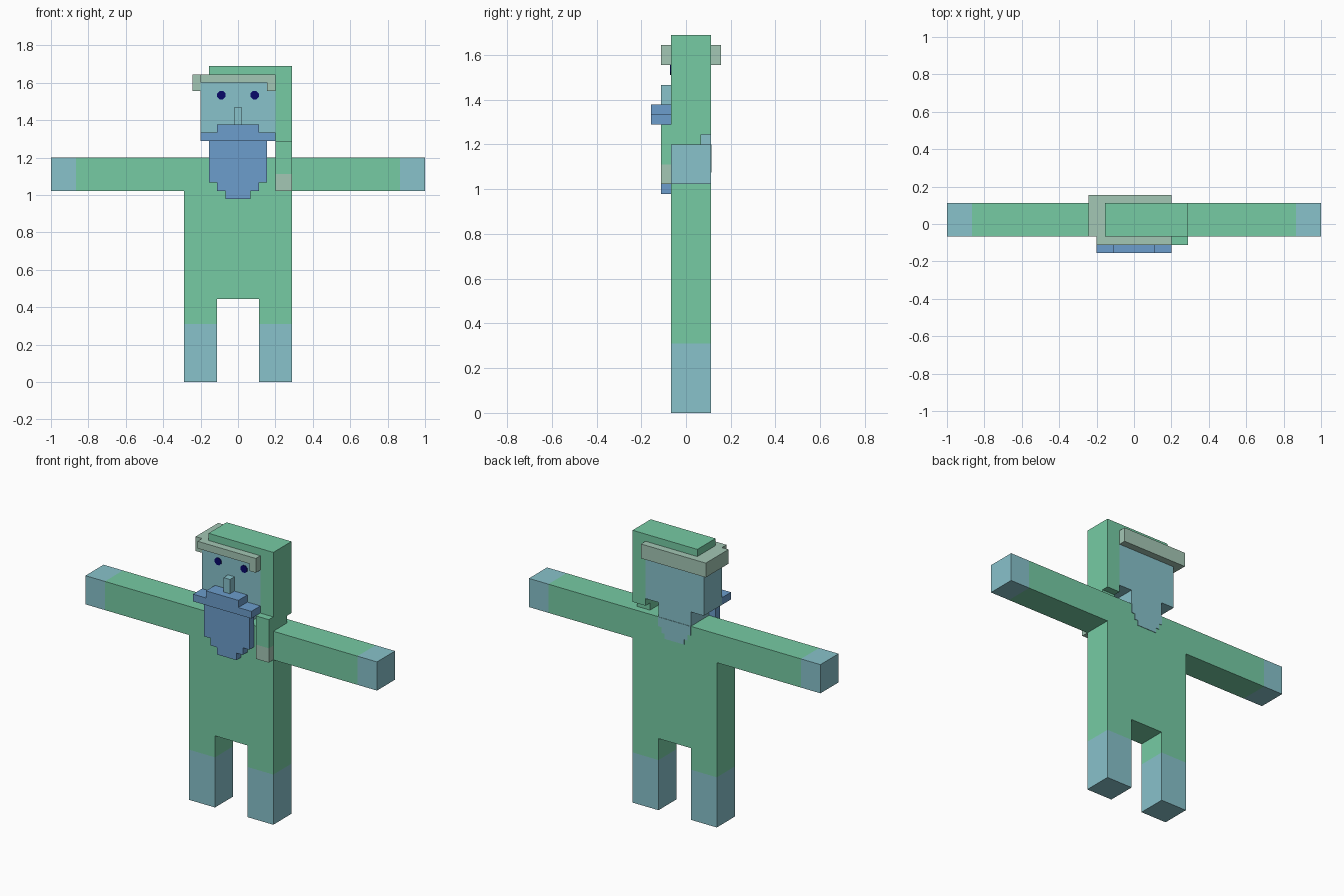
import bpy
import bmesh
import math
from mathutils import Matrix, Vector

if "Cube" in bpy.data.objects:
    bpy.data.objects.remove(bpy.data.objects["Cube"])

V = 2 / 45  # one block


def material(name, rgb):
    lin = [((c / 255 + 0.055) / 1.055) ** 2.4 for c in rgb]
    m = bpy.data.materials.new(name)
    m.diffuse_color = (*lin, 1)
    m.use_nodes = True
    m.node_tree.nodes["Principled BSDF"].inputs["Base Color"].default_value = m.diffuse_color
    return m


GREEN = material("green_cloth", (118, 203, 164))
TEAL = material("teal_skin", (136, 194, 203))
BLUE = material("blue_beard", (108, 157, 204))
GREY = material("pale_trim", (164, 199, 181))
NAVY = material("navy_eye", (8, 8, 105))


def finish(name, bm, mat):
    bmesh.ops.recalc_face_normals(bm, faces=bm.faces)
    mesh = bpy.data.meshes.new(name)
    bm.to_mesh(mesh)
    bm.free()
    mesh.materials.append(mat)
    obj = bpy.data.objects.new(name, mesh)
    bpy.context.collection.objects.link(obj)
    return obj


def blocks(name, mat, *ranges):
    """Boxes given as (x0, x1, y0, y1, z0, z1) in block units."""
    bm = bmesh.new()
    for x0, x1, y0, y1, z0, z1 in ranges:
        size = Vector((x1 - x0, y1 - y0, z1 - z0)) * V
        mid = Vector((x0 + x1, y0 + y1, z0 + z1)) * V / 2
        bmesh.ops.create_cube(bm, size=1, matrix=Matrix.Translation(mid) @ Matrix.Diagonal((*size, 1)))
    return finish(name, bm, mat)


F, B = -1.5, 2.5  # front and back of the body

# Torso and mirrored limbs
blocks("torso", GREEN, (-6.5, 6.5, F, B, 10, 27))
for side, s in (("left", -1), ("right", 1)):
    def limb(name, mat, a, b, z0, z1):
        blocks(f"{side}_{name}", mat, (min(a * s, b * s), max(a * s, b * s), F, B, z0, z1))
    limb("arm", GREEN, 6.5, 19.5, 23, 27)
    limb("hand", TEAL, 19.5, 22.5, 23, 27)
    limb("leg", GREEN, 2.5, 6.5, 7, 10)
    limb("foot", TEAL, 2.5, 6.5, 0, 7)

# Head, neck and nose
blocks("head", TEAL, (-4.5, 4.5, F, B, 29, 36))
blocks("neck", TEAL, (-2.5, 2.5, F, B, 27, 29))
blocks("nose", TEAL, (-0.5, 0.5, -2.5, F, 31, 33))

# Bare patch on the upper back, narrowing downwards
blocks("back_patch", TEAL,
       (-2.5, 2.5, B, B + 0.06, 25.7, 27),
       (-2, 2, B, B + 0.06, 24.9, 25.7),
       (-1.5, 1.5, B, B + 0.06, 24.2, 24.9))

# Eyes as thin eight-sided plates
for side, s in (("left", -1), ("right", 1)):
    bm = bmesh.new()
    place = (Matrix.Translation(Vector((2 * s, F, 34.5)) * V)
             @ Matrix.Rotation(math.pi / 2, 4, 'X') @ Matrix.Rotation(math.pi / 8, 4, 'Z'))
    bmesh.ops.create_cone(bm, cap_ends=True, segments=8, radius1=0.024, radius2=0.024,
                          depth=0.008, matrix=place)
    finish(f"{side}_eye", bm, NAVY)

# Moustache and stepped beard
blocks("moustache", BLUE,
       (-2.5, 2.5, -3.5, F, 30, 31),
       (-4.5, 4.5, -3.5, F, 29, 30))
blocks("beard", BLUE,
       (-3.5, 3.5, -2.5, F, 24, 29),
       (-2.5, 2.5, -2.5, F, 23, 24),
       (-1.5, 1.5, -2.5, F, 22, 23))

# Drooping hat with a tail hanging over the shoulder
blocks("hat", GREEN,
       (-3.5, 6.5, F, B, 36, 38),
       (4.5, 6.5, F, B, 28, 36),
       (4.5, 6.5, F, 1.5, 27, 28))
blocks("hat_tail", GREEN, (4.5, 6.5, -2.5, F, 25, 29))
blocks("hat_tail_tip", GREY, (4.5, 6.5, -2.5, F, 23, 25))

# Hat brim wrapping front, side and back
blocks("hat_brim", GREY,
       (-4.5, 3.5, -2.5, F, 36, 37),
       (3.5, 4.5, -2.5, F, 35, 37),
       (-5.5, -4.5, F, B, 35, 37),
       (-4.5, -3.5, F, B, 36, 37),
       (-5.5, 4.5, B, 3.5, 35, 37))
